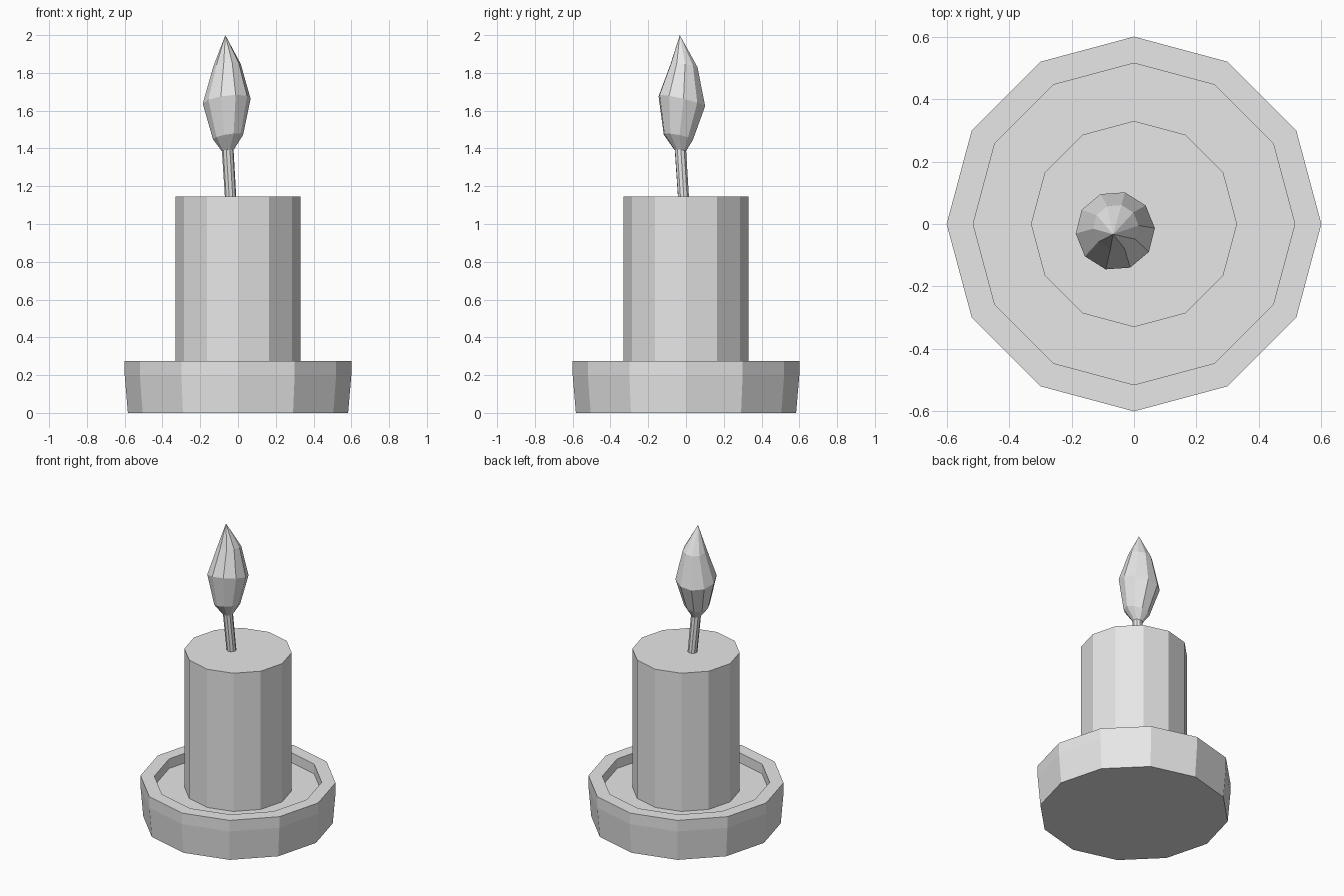
import bpy
import bmesh
from math import cos, sin, tau

cube = bpy.data.objects.get("Cube")
if cube:
    bpy.data.objects.remove(cube, do_unlink=True)

# Single plain grey for every part
grey = bpy.data.materials.new("plain grey")
grey.use_nodes = True
grey.diffuse_color = (0.8, 0.8, 0.8, 1)
grey.node_tree.nodes["Principled BSDF"].inputs["Base Color"].default_value = (0.8, 0.8, 0.8, 1)


def loft(name, rings, sides, phase=0.0, apex=None):
    """Skin rings of (x, y, z, radius, x slope, y slope); close with caps or an apex."""
    bm = bmesh.new()
    loops = []
    for cx, cy, cz, r, sx, sy in rings:
        loop = []
        for i in range(sides):
            a = phase + tau * i / sides
            dx, dy = r * cos(a), r * sin(a)
            loop.append(bm.verts.new((cx + dx, cy + dy, cz + sx * dx + sy * dy)))
        loops.append(loop)
    for low, high in zip(loops, loops[1:]):
        for i in range(sides):
            j = (i + 1) % sides
            bm.faces.new((low[i], low[j], high[j], high[i]))
    bm.faces.new(loops[0][::-1])
    if apex:
        tip = bm.verts.new(apex)
        for i in range(sides):
            bm.faces.new((loops[-1][i], loops[-1][(i + 1) % sides], tip))
    else:
        bm.faces.new(loops[-1])
    bmesh.ops.recalc_face_normals(bm, faces=bm.faces)
    mesh = bpy.data.meshes.new(name)
    bm.to_mesh(mesh)
    bm.free()
    mesh.materials.append(grey)
    obj = bpy.data.objects.new(name, mesh)
    bpy.context.collection.objects.link(obj)
    return obj


def turned(name, profile, sides=12):
    """Upright turned part from (radius, height) pairs."""
    return loft(name, [(0, 0, z, r, 0, 0) for r, z in profile], sides)


# Dish: flared outside, flat rim, recessed floor
turned("dish", [(0.583, 0), (0.6, 0.2), (0.6, 0.275), (0.515, 0.275), (0.515, 0.21)])

# Candle body
turned("candle", [(0.33, 0.205), (0.33, 1.145)])

# Leaning wick
loft("wick", [(-0.038, -0.012, 1.12, 0.03, 0, 0),
              (-0.055, -0.03, 1.4, 0.031, 0.1, -0.1)], 10, 0.07)

# Faceted flame, slightly tilted, ending in a point
loft("flame", [(-0.055, -0.03, 1.39, 0.032, 0.1, -0.1),
               (-0.053, -0.04, 1.46, 0.08, 0.15, -0.19),
               (-0.06, -0.022, 1.65, 0.127, 0.12, -0.24),
               (-0.058, -0.01, 1.84, 0.073, 0.1, -0.16)],
     10, 0.07, apex=(-0.067, -0.033, 2.0))
